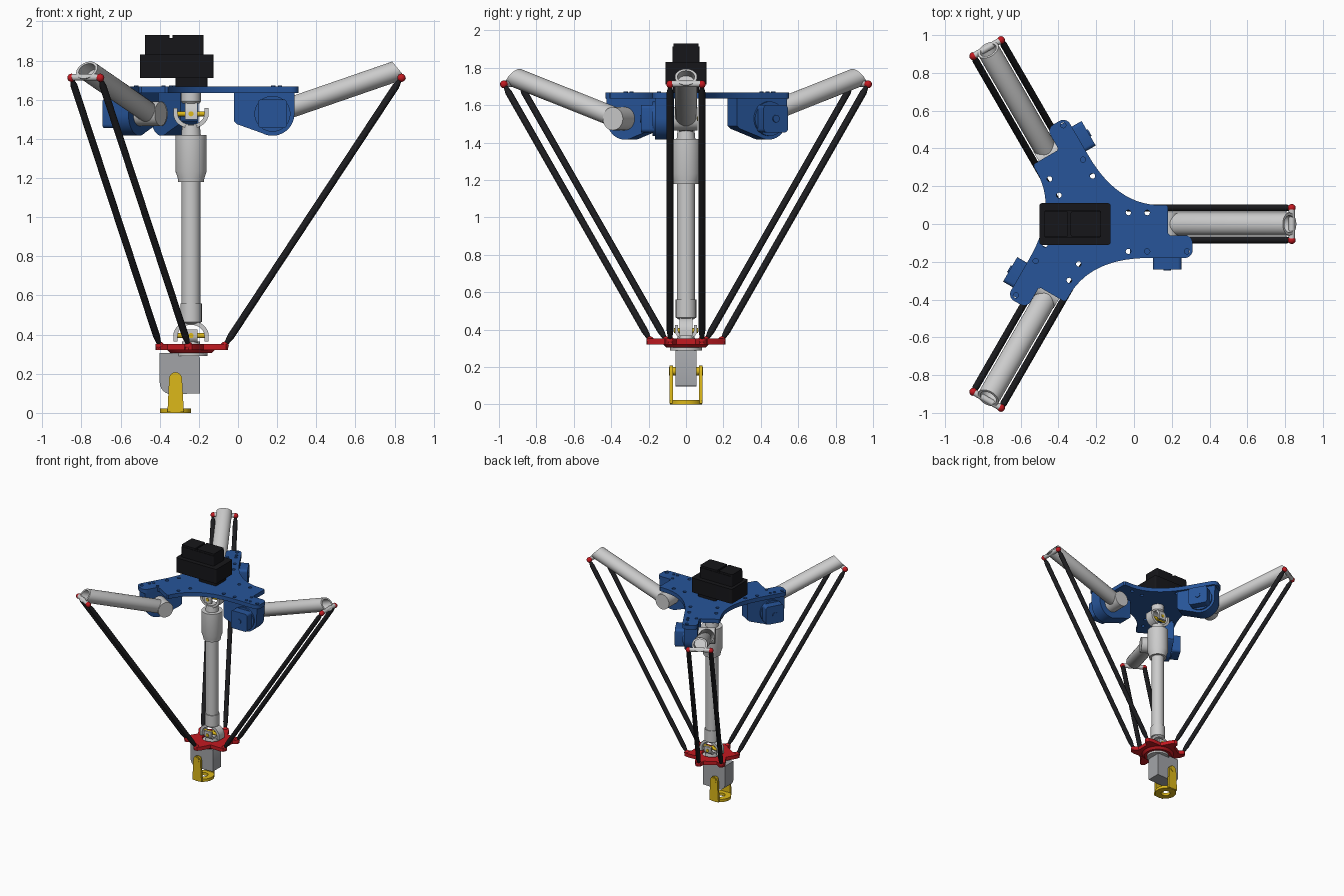
import bpy, bmesh
from math import sin, cos, pi, radians
from mathutils import Matrix, Vector

if "Cube" in bpy.data.objects:
    bpy.data.objects.remove(bpy.data.objects["Cube"])

def material(name, rgb):
    m = bpy.data.materials.new(name)
    m.diffuse_color = (*rgb, 1)
    m.use_nodes = True
    m.node_tree.nodes["Principled BSDF"].inputs["Base Color"].default_value = m.diffuse_color
    return m

BLUE = material("blue_paint", (0.02, 0.09, 0.32))
BLACK = material("black_plastic", (0.008, 0.008, 0.01))
CARBON = material("carbon_rod", (0.012, 0.012, 0.014))
RED = material("red_paint", (0.55, 0.01, 0.015))
YELLOW = material("yellow_metal", (0.72, 0.48, 0.01))
WHITE = material("white_metal", (0.66, 0.67, 0.69))
GREY = material("grey_metal", (0.36, 0.37, 0.39))

AXIS = Matrix.Translation((-0.24, 0, 0))
SPOKES = [AXIS @ Matrix.Rotation(radians(a), 4, 'Z') for a in (0, 120, 240)]
UPRIGHT = Matrix.Rotation(pi / 2, 4, 'X')      # profile (x, z), extruded along y

def finish(name, bm, mat, frame):
    bmesh.ops.remove_doubles(bm, verts=bm.verts, dist=1e-5)
    bmesh.ops.recalc_face_normals(bm, faces=bm.faces)
    bm.transform(frame)
    me = bpy.data.meshes.new(name)
    bm.to_mesh(me)
    bm.free()
    for p in me.polygons:
        p.use_smooth = True
    me.set_sharp_from_angle(angle=radians(32))
    me.materials.append(mat)
    ob = bpy.data.objects.new(name, me)
    bpy.context.collection.objects.link(ob)
    return ob

def lathe(name, profile, mat, frame=Matrix(), n=28, tilt=0):
    """Rings of (distance, radius) around z; tilt slants the far end."""
    bm = bmesh.new()
    far = max(t for t, r in profile) * 0.6
    rings = [[bm.verts.new((r * cos(2 * pi * i / n), r * sin(2 * pi * i / n),
              t - (tilt * r * cos(2 * pi * i / n) if t > far else 0)))
              for i in range(n)] for t, r in profile]
    for a, b in zip(rings, rings[1:]):
        for i in range(n):
            j = (i + 1) % n
            bm.faces.new((a[i], a[j], b[j], b[i]))
    bm.faces.new(rings[0][::-1])
    bm.faces.new(rings[-1])
    return finish(name, bm, mat, frame)

def along(a, b):
    a, b = Vector(a), Vector(b)
    return Matrix.Translation(a) @ (b - a).to_track_quat('Z', 'Y').to_matrix().to_4x4()

def bar(name, a, b, r, mat, frame=Matrix(), n=24):
    return lathe(name, [(0, r), ((Vector(b) - Vector(a)).length, r)], mat, frame @ along(a, b), n)

def slab(name, outlines, lo, hi, mat, frame=Matrix()):
    """Filled outline (further outlines are holes) extruded from lo to hi."""
    cu = bpy.data.curves.new(name, 'CURVE')
    cu.dimensions, cu.fill_mode, cu.extrude = '2D', 'BOTH', (hi - lo) / 2
    for pts in outlines:
        s = cu.splines.new('POLY')
        s.points.add(len(pts) - 1)
        for p, q in zip(s.points, pts):
            p.co = (q[0], q[1], 0, 1)
        s.use_cyclic_u = True
    tmp = bpy.data.objects.new(name + "_outline", cu)
    bpy.context.collection.objects.link(tmp)
    me = bpy.data.meshes.new_from_object(tmp.evaluated_get(bpy.context.evaluated_depsgraph_get()))
    bm = bmesh.new()
    bm.from_mesh(me)
    bpy.data.objects.remove(tmp)
    bpy.data.curves.remove(cu)
    bpy.data.meshes.remove(me)
    return finish(name, bm, mat, frame @ Matrix.Translation((0, 0, (lo + hi) / 2)))

def side_slab(name, pts, y0, y1, mat, frame=Matrix()):
    return slab(name, [pts], -y1, -y0, mat, frame @ UPRIGHT)

def arc(cx, cy, r, a0, a1, n=12, ry=None):
    return [(cx + r * cos(radians(a0 + (a1 - a0) * i / n)),
             cy + (ry or r) * sin(radians(a0 + (a1 - a0) * i / n))) for i in range(n + 1)]

def circle(cx, cy, r, n=16, ry=None):
    return arc(cx, cy, r, 0, 360, n, ry)[:-1]

def round_rect(x0, x1, y0, y1, r):
    return (arc(x1 - r, y1 - r, r, 0, 90, 5) + arc(x0 + r, y1 - r, r, 90, 180, 5)
            + arc(x0 + r, y0 + r, r, 180, 270, 5) + arc(x1 - r, y0 + r, r, 270, 360, 5))

def turned(pts, k):
    c, s = cos(2 * pi * k / 3), sin(2 * pi * k / 3)
    return [(x * c - y * s, x * s + y * c) for x, y in pts]

# Base plate: three lobes joined by hollow curves, with bolt holes
def sweep(p, c, q, n=14):
    return [tuple((1 - t) ** 2 * p[i] + 2 * t * (1 - t) * c[i] + t * t * q[i] for i in (0, 1))
            for t in (k / n for k in range(n + 1))]
lobe = (arc(0.51, -0.14, 0.04, -90, 0, 5) + arc(0.51, -0.10, 0.04, 0, 90, 5)
        + [(0.43, -0.06), (0.42, -0.05), (0.42, 0.09), (0.41, 0.10)]
        + sweep((0.38, 0.10), (0.15, 0.10), turned([(0.32, -0.18)], 1)[0]))
holes = [(0.21, 0.06), (0.31, 0.06), (0.21, -0.145), (0.31, -0.145), (0.52, -0.145)]
slab("base_plate", [[p for k in range(3) for p in turned(lobe, k)]]
     + [circle(x, y, 0.014, 12) for k in range(3) for x, y in turned(holes, k)],
     1.635, 1.668, BLUE, AXIS)

# Motor brackets, motors, upper arms and rod pairs
bracket = [(0.53, 1.64), (0.22, 1.64), (0.22, 1.49), (0.235, 1.475)] + arc(0.416, 1.528, 0.112, -118, 0, 16)
d = Vector((0.945, 0, 0.326)).normalized()
arm_frame = Matrix(((-d.z, 0, d.x, 0.416), (0, -1, 0, 0), (d.x, 0, d.z, 1.528), (0, 0, 0, 1)))
arm_frame = arm_frame @ Matrix.Diagonal((0.88, 1, 1, 1))
for S in SPOKES:
    side_slab("motor_bracket", bracket, -0.165, -0.065, BLUE, S)
    bar("motor_flange", (0.416, -0.16, 1.528), (0.416, -0.178, 1.528), 0.092, BLUE, S, 36)
    side_slab("motor", round_rect(0.341, 0.491, 1.455, 1.602, 0.02), -0.24, -0.17, BLUE, S)
    bar("motor_cap", (0.416, -0.235, 1.528), (0.416, -0.247, 1.528), 0.02, BLUE, S)
    for x, y in ((0.42, -0.08), (0.42, -0.145), (0.455, -0.145)):
        bar("plate_bolt", (x, y, 1.66), (x, y, 1.673), 0.011, BLUE, S, 12)
    bar("shoulder_hub", (0.416, -0.075, 1.528), (0.416, 0.062, 1.528), 0.062, WHITE, S, 32)
    lathe("upper_arm", [(0, 0.05), (0.02, 0.06), (0.685, 0.06), (0.685, 0.046), (0.60, 0.046)],
          WHITE, S @ arm_frame, 32, 0.33)
    bar("elbow_pin", (1.075, -0.08, 1.714), (1.075, 0.08, 1.714), 0.017, WHITE, S)
    for y in (-0.085, 0.085):
        a, b = Vector((1.075, y, 1.712)), Vector((0.172, y, 0.343))
        L = (b - a).length
        lathe("lower_rod", [(0, 0.009), (0.02, 0.011), (0.05, 0.018), (L - 0.06, 0.018),
                            (L - 0.02, 0.012), (L, 0.009)], CARBON, S @ along(a, b), 16)
        for p in (a, b):
            lathe("ball_joint", [(-0.021 * cos(pi * i / 8), max(0.001, 0.021 * sin(pi * i / 8)))
                  for i in range(9)], RED, S @ Matrix.Translation(p), 16)

# Red travelling platform
rim = [(0.15, -0.115), (0.178, -0.108), (0.188, -0.095), (0.188, -0.072), (0.152, -0.05)]
rim = rim + [(x, -y) for x, y in rim[::-1]] + turned([(0.13, 0)], 0.5)
ring = [p for k in range(3) for p in turned(rim, k)]
slab("platform", [ring, circle(0, 0, 0.075, 32)], 0.322, 0.352, RED, AXIS)
lathe("platform_lip", [(0.305, 0.105), (0.325, 0.125)], RED, AXIS, 36)
lathe("platform_hub", [(0.29, 0.085), (0.335, 0.085), (0.335, 0.05), (0.365, 0.045)], WHITE, AXIS, 36)

# Telescopic drive shaft
lathe("drive_shaft", [(0.455, 0.04), (0.465, 0.055), (0.56, 0.055), (0.56, 0.048), (1.18, 0.048),
                      (1.18, 0.066), (1.20, 0.068), (1.235, 0.08), (1.42, 0.08), (1.42, 0.05), (1.47, 0.045)],
      WHITE, AXIS, 40)
lathe("motor_shaft", [(1.58, 0.042), (1.59, 0.05), (1.64, 0.05)], WHITE, AXIS, 32)

# Universal joints: two crossed yokes and a yellow cross
def yoke(name, z, flip, ro, ri, depth, half, turn):
    pts = ([(-ro, 0.03)] + arc(0, 0, ro, 180, 360, 16, depth) + [(ro, 0.03), (ri, 0.03)]
           + arc(0, 0, ri, 360, 180, 16, depth - 0.02) + [(-ri, 0.03)])
    F = AXIS @ Matrix.Translation((0, 0, z)) @ Matrix.Rotation(turn, 4, 'Z')
    side_slab(name, pts, -half, half, WHITE, F @ Matrix.Rotation(pi * flip, 4, 'X'))

for z, flip, end in ((1.528, 0, 0.07), (0.395, 1, 0.045)):
    yoke("shaft_yoke", z, flip, 0.09, 0.068, 0.075, 0.034, 0)
    yoke("end_yoke", z, 1 - flip, 0.06, 0.042, end, 0.032, pi / 2)
    bar("joint_cross_long", (-0.088, 0, z), (0.088, 0, z), 0.013, YELLOW, AXIS, 16)
    bar("joint_cross_short", (0, -0.063, z), (0, 0.063, z), 0.013, YELLOW, AXIS, 16)

# Black drive unit on top
slab("drive_pedestal", [round_rect(-0.32, -0.155, -0.07, 0.07, 0.015)], 1.665, 1.715, BLACK)
slab("drive_gearbox", [round_rect(-0.5, -0.125, -0.11, 0.11, 0.012)], 1.71, 1.83, BLACK)
slab("drive_motor", [round_rect(-0.475, -0.175, -0.072, 0.072, 0.01)], 1.83, 1.915, BLACK)
for x0, x1 in ((-0.475, -0.35), (-0.335, -0.175)):
    slab("drive_motor_cover", [round_rect(x0, x1, -0.068, 0.068, 0.01)], 1.91, 1.93, BLACK)

# Wrist housing
wrist = [(-0.195, 0.10), (-0.195, 0.28), (-0.21, 0.305), (-0.40, 0.305)] + arc(-0.34, 0.155, 0.06, 180, 270, 6)
side_slab("wrist_housing", wrist, -0.055, 0.055, GREY)
lathe("wrist_flange", [(0.296, 0.075), (0.312, 0.09)], GREY, AXIS, 32)

# Yellow tool bracket
cheek = [(-0.36, 0.01), (-0.277, 0.01)] + arc(-0.319, 0.175, 0.033, 0, 180, 10)
slab("tool_base", [circle(-0.319, 0, 0.08, 36, 0.085), circle(-0.319, 0, 0.035, 24)], 0, 0.023, YELLOW)
for s in (-1, 1):
    y0, y1 = sorted((s * 0.07, s * 0.088))
    side_slab("tool_cheek", cheek, y0, y1, YELLOW)
    slab("tool_base_wing", [round_rect(-0.362, -0.276, y0, y1, 0.004)], 0.004, 0.023, YELLOW)
    bar("tool_pivot", (-0.319, s * 0.05, 0.178), (-0.319, s * 0.092, 0.178), 0.022, YELLOW)
